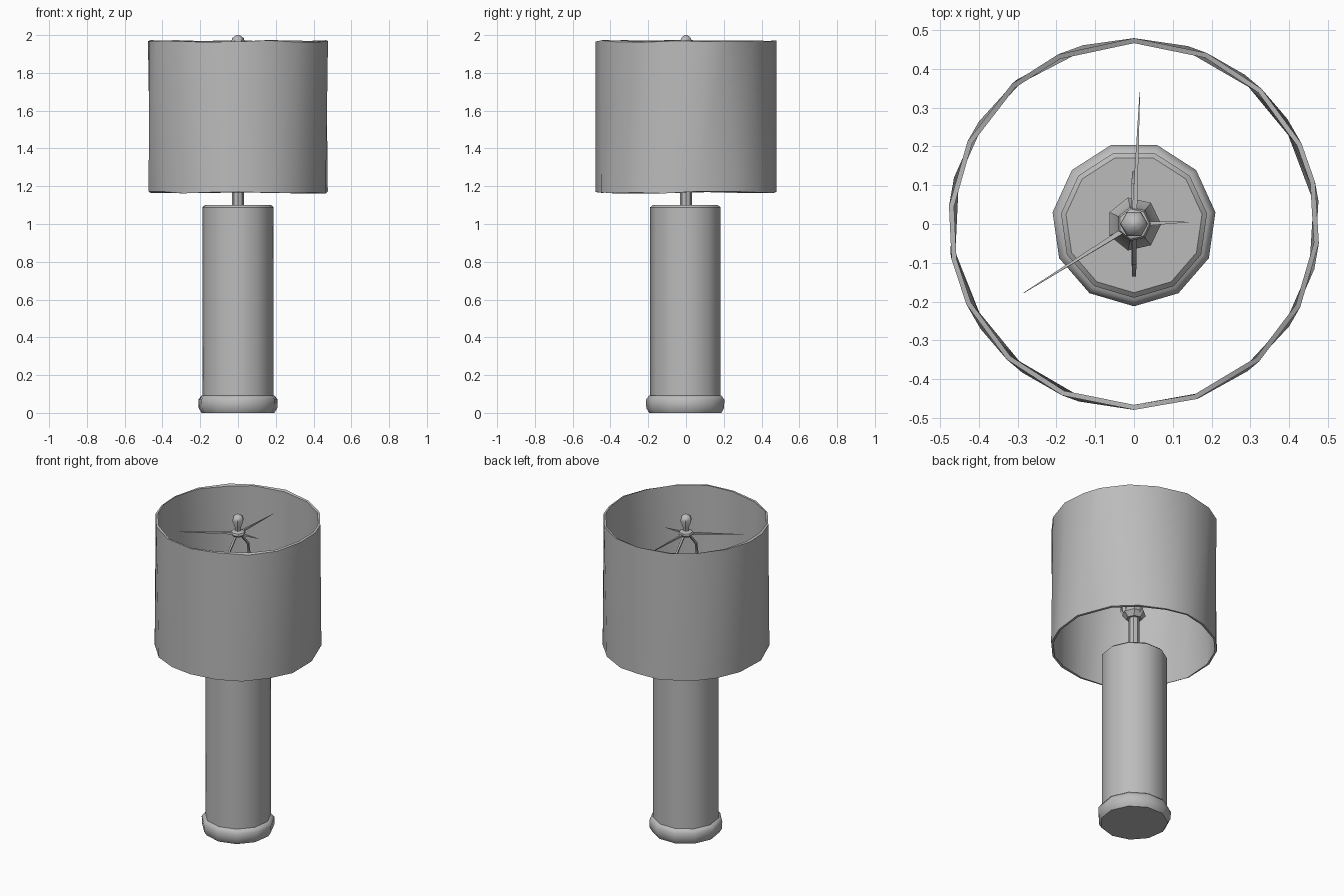
import bpy, bmesh, math, random
from mathutils import Vector

if "Cube" in bpy.data.objects:
    bpy.data.objects.remove(bpy.data.objects["Cube"])

random.seed(4)
TAU = 2 * math.pi
grey = bpy.data.materials.new("grey")
grey.diffuse_color = (0.5, 0.5, 0.5, 1)
grey.use_nodes = True
grey.node_tree.nodes["Principled BSDF"].inputs["Base Color"].default_value = grey.diffuse_color


def finish(name, bm, angle=40):
    bmesh.ops.recalc_face_normals(bm, faces=bm.faces)
    mesh = bpy.data.meshes.new(name)
    bm.to_mesh(mesh)
    bm.free()
    ob = bpy.data.objects.new(name, mesh)
    bpy.context.collection.objects.link(ob)
    mesh.materials.append(grey)
    bpy.ops.object.select_all(action='DESELECT')
    ob.select_set(True)
    bpy.context.view_layer.objects.active = ob
    bpy.ops.object.shade_smooth_by_angle(angle=math.radians(angle))
    return ob


def bridge(bm, a, b):
    n = len(a)
    for i in range(n):
        j = (i + 1) % n
        bm.faces.new((a[i], a[j], b[j], b[i]))


def lathe(name, profile, sides, turn=0.0, angle=40):
    """Closed turned part from (radius, height) pairs."""
    bm = bmesh.new()
    rings = []
    for r, z in profile:
        rings.append([bm.verts.new((r * math.cos(TAU * i / sides + turn),
                                    r * math.sin(TAU * i / sides + turn), z))
                      for i in range(sides)])
    for a, b in zip(rings, rings[1:]):
        bridge(bm, a, b)
    bm.faces.new(rings[0])
    bm.faces.new(rings[-1])
    return finish(name, bm, angle)


def rod(name, points, radii, sides=4):
    """Thin tapered wire through the points."""
    bm = bmesh.new()
    pts = [Vector(p) for p in points]
    rings = []
    for k, p in enumerate(pts):
        d = (pts[min(k + 1, len(pts) - 1)] - pts[max(k - 1, 0)]).normalized()
        u = d.orthogonal().normalized()
        v = d.cross(u)
        rings.append([bm.verts.new(p + radii[k] * (math.cos(TAU * i / sides) * u
                                                  + math.sin(TAU * i / sides) * v))
                      for i in range(sides)])
    for a, b in zip(rings, rings[1:]):
        bridge(bm, a, b)
    bm.faces.new(rings[0])
    bm.faces.new(rings[-1])
    return finish(name, bm)


# Foot and column
lathe("base", [(0.195, 0), (0.21, 0.025), (0.212, 0.07), (0.195, 0.092)], 11, -math.pi / 2, 60)
lathe("column", [(0.19, 0.08), (0.19, 1.088), (0.177, 1.10)], 11, -math.pi / 2)

# Stem and socket
lathe("stem", [(0.031, 1.09), (0.031, 1.36)], 8)
lathe("socket", [(0.045, 1.35), (0.07, 1.38), (0.05, 1.42), (0.045, 1.52)], 7)

# Harp: two bowed wires from the socket to the top fitting
for side, label in ((-1, "front"), (1, "back")):
    rod("harp_" + label,
        [(0, side * y, z) for y, z in ((0.05, 1.37), (0.11, 1.45), (0.13, 1.6),
                                       (0.10, 1.78), (0.02, 1.87))],
        [0.008] * 5)

# Spokes tapering outward from the top fitting
for label, tip in (("back", (0.015, 0.34)), ("left", (-0.285, -0.178)), ("right", (0.14, 0.005))):
    rod("spoke_" + label, [(0, 0, 1.88), (*tip, 1.88)], [0.01, 0.001])

# Top fitting and finial
lathe("top_fitting", [(0.03, 1.865), (0.045, 1.88), (0.04, 1.892), (0.018, 1.9)], 7)
lathe("finial", [(0.018, 1.89), (0.02, 1.92), (0.036, 1.965), (0.03, 1.985), (0.008, 2.0)], 6)

# Shade: open drum with slightly uneven rims and a thin wall
SIDES = 18
bm = bmesh.new()
rings = {}
lean = [random.uniform(-0.09, 0.09) for _ in range(SIDES)]
for wall, radius in (("outer", 0.479), ("inner", 0.466)):
    for rim, z, s in (("low", 1.167, 1), ("high", 1.968, -1)):
        ring = []
        for i in range(SIDES):
            a = TAU * i / SIDES + math.pi / 2 + s * lean[i] * (i % 9 != 0)
            ring.append(bm.verts.new((radius * math.cos(a), radius * math.sin(a),
                                      z + random.uniform(-0.006, 0.006))))
        rings[wall, rim] = ring
bridge(bm, rings["outer", "low"], rings["outer", "high"])
bridge(bm, rings["inner", "high"], rings["inner", "low"])
bridge(bm, rings["inner", "low"], rings["outer", "low"])
bridge(bm, rings["outer", "high"], rings["inner", "high"])
finish("shade", bm, 45)
